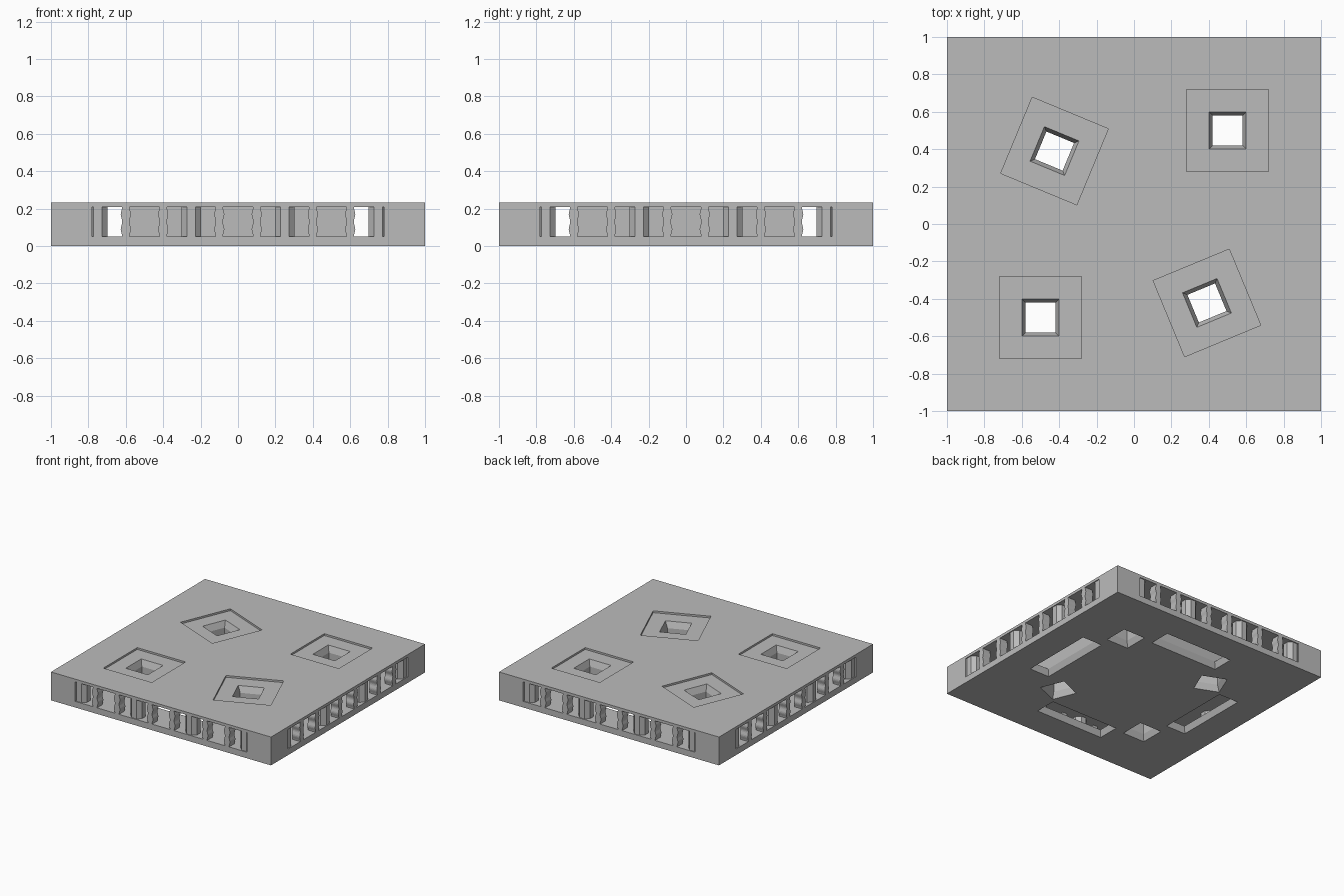
import bpy, bmesh, math
from mathutils import Matrix

if "Cube" in bpy.data.objects:
    bpy.data.objects.remove(bpy.data.objects["Cube"], do_unlink=True)

# One flat grey for everything
grey = bpy.data.materials.new("plain grey")
grey.use_nodes = True
colour = (0.5, 0.5, 0.5, 1)
grey.diffuse_color = colour
grey.node_tree.nodes["Principled BSDF"].inputs["Base Color"].default_value = colour

HEIGHT, FLOOR, ROOF = 0.233, 0.05, 0.21
CORE, WALL = 0.6, 0.92


def finish(name, bm):
    bmesh.ops.recalc_face_normals(bm, faces=bm.faces)
    mesh = bpy.data.meshes.new(name)
    bm.to_mesh(mesh)
    bm.free()
    mesh.materials.append(grey)
    obj = bpy.data.objects.new(name, mesh)
    bpy.context.collection.objects.link(obj)
    return obj


def frustum(name, cx, cy, lower, upper, z0, z1, angle=0):
    """Box or tapered box; lower and upper are half sizes in x and y."""
    bm = bmesh.new()
    bmesh.ops.create_cube(bm, size=2)
    for v in bm.verts:
        half, z = (upper, z1) if v.co.z > 0 else (lower, z0)
        v.co = (v.co.x * half[0], v.co.y * half[1], z)
    bm.transform(Matrix.Translation((cx, cy, 0)) @ Matrix.Rotation(angle, 4, 'Z'))
    return finish(name, bm)


def box(name, cx, cy, hx, hy, z0, z1, angle=0):
    return frustum(name, cx, cy, (hx, hy), (hx, hy), z0, z1, angle)


def cut(target, cutter):
    cutter.hide_render = True
    mod = target.modifiers.new("cut", 'BOOLEAN')
    mod.operation, mod.solver, mod.object = 'DIFFERENCE', 'EXACT', cutter
    bpy.context.view_layer.objects.active = target
    bpy.ops.object.modifier_apply(modifier=mod.name)
    bpy.data.objects.remove(cutter, do_unlink=True)


# Solid slab
body = box("slab_body", 0, 0, 1, 1, 0, HEIGHT)

# Corridor around the core, with long side openings and tapered floor slots
mid, half = (CORE + WALL) / 2, (WALL - CORE) / 2
for s in (-1, 1):
    cut(body, box("corridor_cut", s * mid, 0, half, WALL, FLOOR, ROOF))
    cut(body, box("corridor_cut", 0, s * mid, WALL, half, FLOOR, ROOF))
    cut(body, box("opening_cut", s, 0, 0.2, 0.78, FLOOR, ROOF))
    cut(body, box("opening_cut", 0, s, 0.78, 0.2, FLOOR, ROOF))
    cut(body, frustum("slot_cut", s * 0.67, 0, (0.094, 0.314), (0.066, 0.286), -0.01, 0.06))
    cut(body, frustum("slot_cut", 0, s * 0.67, (0.314, 0.094), (0.286, 0.066), -0.01, 0.06))

# Square pockets with through holes flared at both ends
turn = math.radians(22.5)
floor_z = HEIGHT - 0.015
for x, y, a in ((0.5, 0.5, 0), (-0.5, -0.5, 0), (-0.425, 0.39, -turn), (0.39, -0.422, turn)):
    cut(body, box("pocket_cut", x, y, 0.22, 0.22, floor_z, 0.3, a))
    cut(body, box("hole_cut", x, y, 0.08, 0.08, -0.1, 0.3, a))
    cut(body, frustum("flare_cut", x, y, (0.08, 0.08), (0.104, 0.104), floor_z - 0.05, floor_z + 0.01, a))
    cut(body, frustum("flare_cut", x, y, (0.104, 0.104), (0.08, 0.08), -0.01, 0.05, a))


def baluster(name, x, side):
    """Flat post with a gently waved outline, set flush in a side opening."""
    bm = bmesh.new()
    steps = 16
    outline = []
    for i in range(steps + 1):
        t = i / steps
        w = 0.019 + 0.008 * math.sin(2 * math.pi * t) ** 2
        outline.append((w, FLOOR + t * (ROOF - FLOOR)))
    points = outline + [(-w, z) for w, z in reversed(outline)]
    face = bm.faces.new([bm.verts.new((x + px, -1, z)) for px, z in points])
    out = bmesh.ops.extrude_face_region(bm, geom=[face])
    moved = [v for v in out["geom"] if isinstance(v, bmesh.types.BMVert)]
    bmesh.ops.translate(bm, verts=moved, vec=(0, 0.07, 0))
    bm.transform(Matrix.Rotation(side * math.pi / 2, 4, 'Z'))
    finish(name, bm)


def column(name, x, side):
    """Eight-sided post standing in the wall line."""
    bm = bmesh.new()
    r = 0.0525 / math.cos(math.pi / 8)
    bmesh.ops.create_cone(bm, cap_ends=True, segments=8, radius1=r, radius2=r, depth=ROOF - FLOOR)
    bm.transform(Matrix.Rotation(side * math.pi / 2, 4, 'Z')
                 @ Matrix.Translation((x, -0.94, (ROOF + FLOOR) / 2))
                 @ Matrix.Rotation(math.pi / 8, 4, 'Z'))
    finish(name, bm)


# Posts on all four sides
for side, label in enumerate(("front", "left", "back", "right")):
    for x in (-0.6, -0.4, -0.1, 0.1, 0.4, 0.6):
        baluster(label + "_baluster", x, side)
    for x in (-0.75, -0.25, 0.25, 0.75):
        column(label + "_column", x, side)
